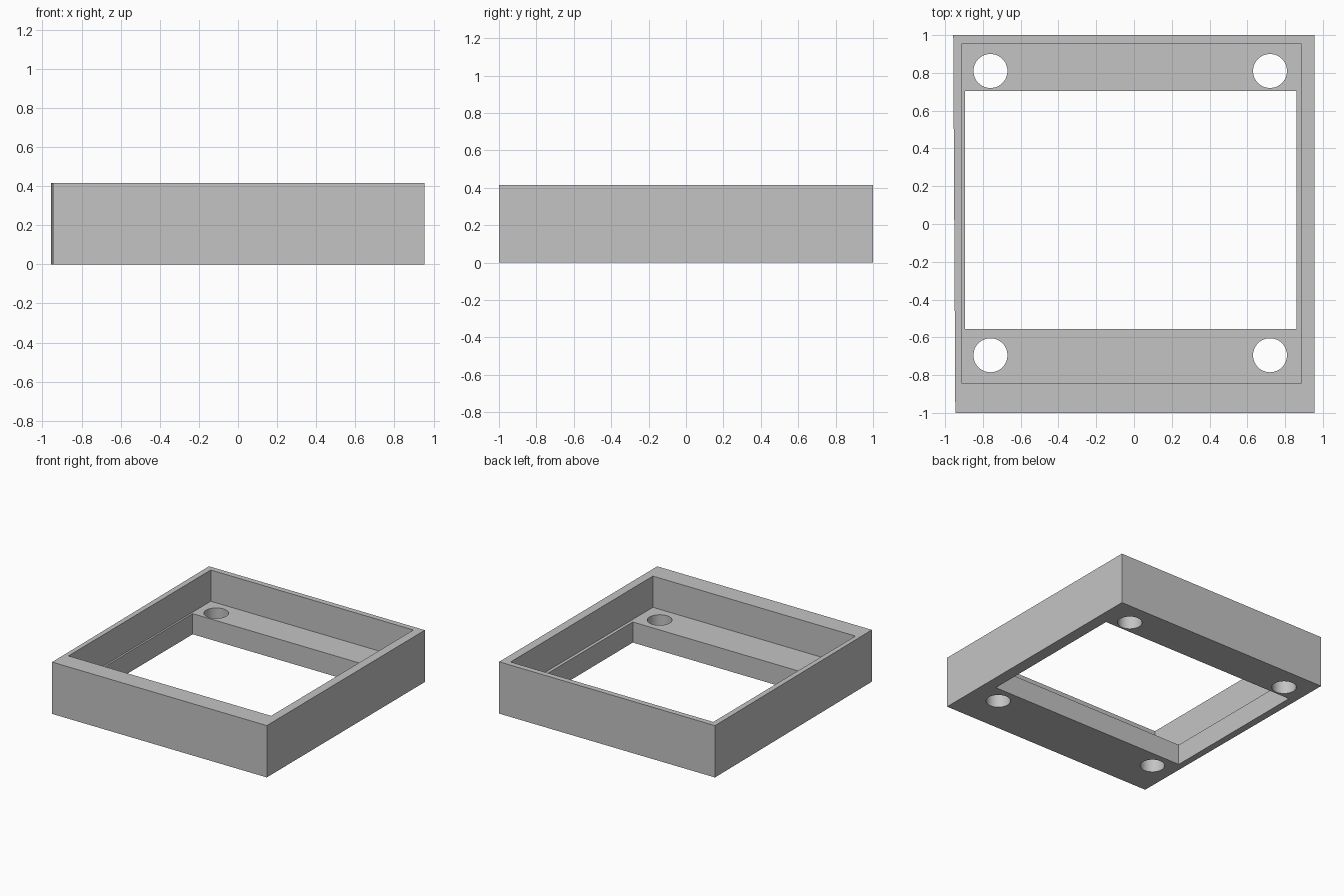
import bpy
import bmesh
import math

cube = bpy.data.objects.get("Cube")
if cube:
    bpy.data.objects.remove(cube, do_unlink=True)

HEIGHT, LEDGE = 0.415, 0.165

grey = bpy.data.materials.new("plain grey")
grey.use_nodes = True
colour = (0.55, 0.55, 0.55, 1)
grey.diffuse_color = colour
grey.node_tree.nodes["Principled BSDF"].inputs["Base Color"].default_value = colour


def prism(name, outline, bottom, top):
    """Extrude an anticlockwise outline between two heights."""
    bm = bmesh.new()
    base = bm.faces.new([bm.verts.new((x, y, bottom)) for x, y in outline])
    side = bmesh.ops.extrude_face_region(bm, geom=[base])["geom"]
    bmesh.ops.translate(bm, vec=(0, 0, top - bottom),
                        verts=[v for v in side if isinstance(v, bmesh.types.BMVert)])
    bmesh.ops.recalc_face_normals(bm, faces=bm.faces)
    mesh = bpy.data.meshes.new(name)
    bm.to_mesh(mesh)
    bm.free()
    mesh.materials.append(grey)
    obj = bpy.data.objects.new(name, mesh)
    bpy.context.collection.objects.link(obj)
    return obj


def rectangle(x0, x1, y0, y1):
    return [(x0, y0), (x1, y0), (x1, y1), (x0, y1)]


def circle(cx, cy, radius, sides=48):
    angles = [math.tau * i / sides for i in range(sides)]
    return [(cx + radius * math.cos(a), cy + radius * math.sin(a)) for a in angles]


# Outer block, with its right wall very slightly skewed
frame = prism("mounting_frame",
              [(-0.946, -1), (0.955, -1), (0.955, 1), (-0.957, 1)], 0, HEIGHT)

# Upper recess, lower opening and four screw holes
cutters = [
    prism("recess_cutter", rectangle(-0.91, 0.885, -0.845, 0.955), LEDGE, HEIGHT + 0.2),
    prism("opening_cutter", rectangle(-0.895, 0.86, -0.555, 0.705), -0.2, LEDGE + 0.1),
]
for x in (-0.76, 0.72):
    for y in (-0.695, 0.81):
        cutters.append(prism("hole_cutter", circle(x, y, 0.09), -0.2, LEDGE + 0.1))

bpy.context.view_layer.objects.active = frame
for cutter in cutters:
    cutter.hide_render = True
    cut = frame.modifiers.new("cut", "BOOLEAN")
    cut.operation = "DIFFERENCE"
    cut.solver = "EXACT"
    cut.object = cutter
    bpy.ops.object.modifier_apply(modifier=cut.name)
    bpy.data.objects.remove(cutter, do_unlink=True)

# Smooth hole walls, crisp edges elsewhere
bpy.ops.object.select_all(action="DESELECT")
frame.select_set(True)
bpy.ops.object.shade_smooth_by_angle(angle=math.radians(30))
